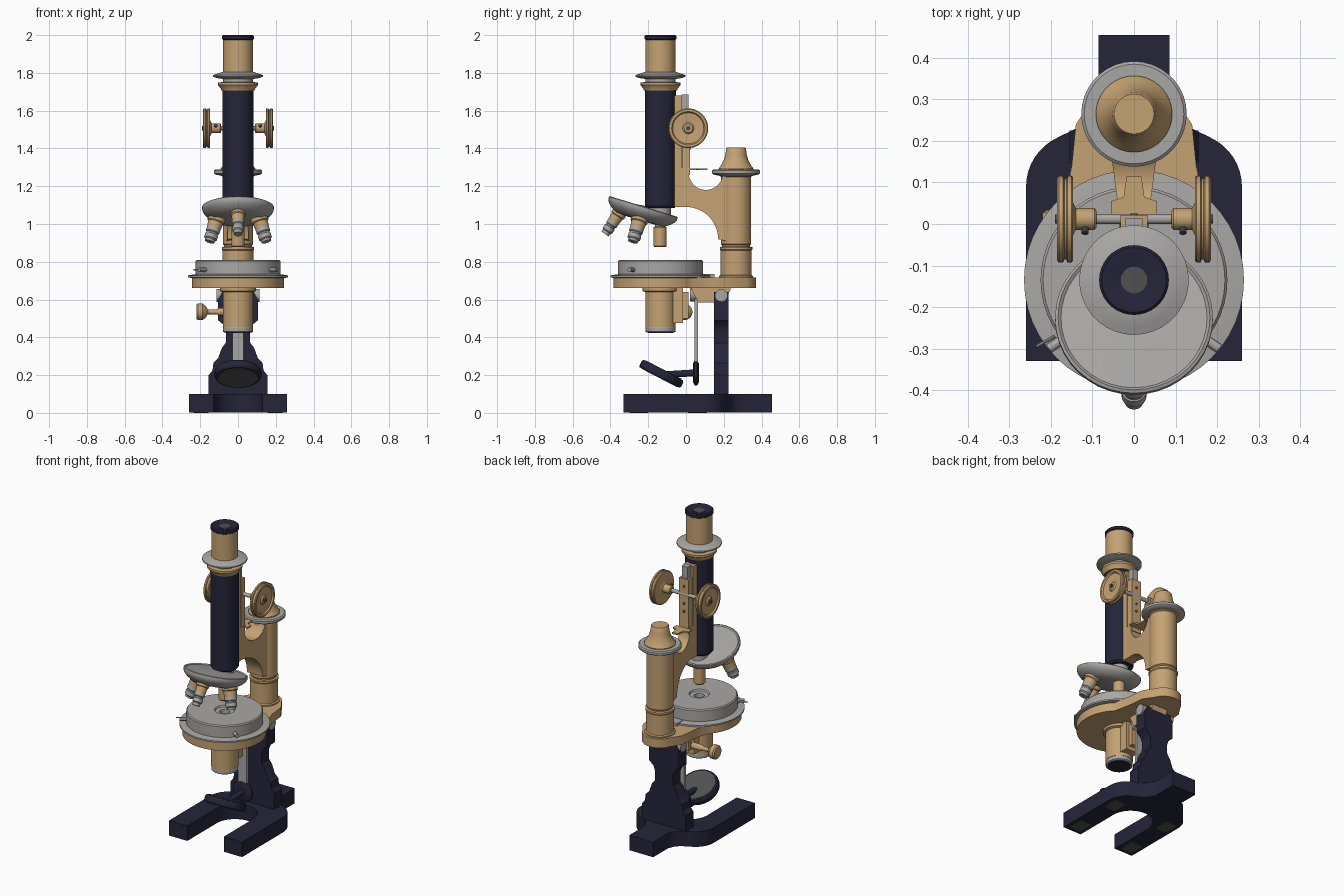
import bpy, bmesh
from math import sin, cos, pi, radians
from mathutils import Vector, Matrix

def material(name, rgb):
    m = bpy.data.materials.new(name)
    m.diffuse_color = (*rgb, 1)
    return m

NAVY = material("navy_enamel", (0.018, 0.018, 0.042))
BRASS = material("brass", (0.56, 0.36, 0.17))
STEEL = material("steel", (0.40, 0.39, 0.375))
GLASS = material("dark_grey", (0.08, 0.08, 0.08))

def finish(name, bm, mat):
    bmesh.ops.recalc_face_normals(bm, faces=bm.faces)
    me = bpy.data.meshes.new(name)
    bm.to_mesh(me)
    bm.free()
    me.materials.append(mat)
    ob = bpy.data.objects.new(name, me)
    bpy.context.collection.objects.link(ob)
    return ob

def lathe(name, profile, mat, loc=(0, 0, 0), axis=(0, 0, 1), seg=36):
    """Revolve (radius, height) points about an axis; open ends are capped."""
    bm = bmesh.new()
    rings = []
    for r, h in profile:
        if r < 1e-6:
            rings.append([bm.verts.new((0, 0, h))])
        else:
            rings.append([bm.verts.new((r * cos(2 * pi * i / seg), r * sin(2 * pi * i / seg), h))
                          for i in range(seg)])
    for a, b in zip(rings, rings[1:]):
        for i in range(seg):
            j = (i + 1) % seg
            q = [a[i % len(a)], a[j % len(a)], b[j % len(b)], b[i % len(b)]]
            bm.faces.new(list(dict.fromkeys(q)))
    for ring in (rings[0], rings[-1]):
        if len(ring) > 1:
            bm.faces.new(ring)
    rot = Vector(axis).to_track_quat('Z', 'Y').to_matrix().to_4x4()
    bm.transform(Matrix.Translation(loc) @ rot)
    return finish(name, bm, mat)

def rod(name, r, a, b, mat, seg=20):
    d = Vector(b) - Vector(a)
    return lathe(name, [(r, 0), (r, d.length)], mat, a, d, seg)

def prism(name, outline, along, lo, hi, mat):
    """Extrude a 2D outline along x (y,z points), y (x,z points) or z (x,y points)."""
    place = {'x': lambda p, t: (t, p[0], p[1]), 'y': lambda p, t: (p[0], t, p[1]),
             'z': lambda p, t: (p[0], p[1], t)}[along]
    bm = bmesh.new()
    a = [bm.verts.new(place(p, lo)) for p in outline]
    b = [bm.verts.new(place(p, hi)) for p in outline]
    bm.faces.new(a)
    bm.faces.new(b)
    n = len(a)
    for i in range(n):
        bm.faces.new((a[i], a[(i + 1) % n], b[(i + 1) % n], b[i]))
    return finish(name, bm, mat)

def box(name, x, y, z, mat):
    return prism(name, [(x[0], y[0]), (x[1], y[0]), (x[1], y[1]), (x[0], y[1])], 'z', z[0], z[1], mat)

def arc(cx, cy, r, a0, a1, n=14):
    return [(cx + r * cos(radians(a0 + (a1 - a0) * i / n)),
             cy + r * sin(radians(a0 + (a1 - a0) * i / n))) for i in range(n + 1)]

def mirrored(half):
    return half + [(-x, y) for x, y in reversed(half)]

TY = -0.135   # optical axis
CY = 0.265    # rear column axis

# Horseshoe foot with pads
foot = arc(0, -0.03, 0.13, 90, 0)[1:] + [(0.13, -0.33), (0.26, -0.33)]
foot += arc(0.13, 0.09, 0.13, 0, 65, 8) + [(0.13, 0.235), (0.105, 0.26), (0.085, 0.3), (0.085, 0.455)]
prism("horseshoe_foot", mirrored(foot), 'z', 0.003, 0.1, NAVY)
for s in (-1, 1):
    for y in (-0.25, 0.06):
        box("foot_pad", sorted((s * 0.155, s * 0.235)), (y - 0.05, y + 0.05), (0, 0.006), GLASS)

# Pillar with spreading base and shouldered head
pillar = [(0.155, 0.09), (0.155, 0.2), (0.135, 0.225), (0.13, 0.265), (0.105, 0.29), (0.085, 0.345),
          (0.065, 0.37), (0.062, 0.43), (0.075, 0.465), (0.105, 0.49), (0.105, 0.6), (0.085, 0.64)]
prism("pillar", mirrored(pillar), 'y', 0.147, 0.225, NAVY)
rod("tilt_pivot", 0.034, (-0.115, 0.187, 0.622), (0.115, 0.187, 0.622), STEEL)
prism("tilt_block", [(0.03, 0.665), (0.03, 0.65), (0.065, 0.585), (0.2, 0.585), (0.235, 0.65), (0.235, 0.665)],
      'x', -0.055, 0.055, BRASS)

# Stage support plate: disc joined to the column seat
plate = arc(0, TY - 0.005, 0.245, -90, 45, 20)[1:] + [(0.15, 0.14), (0.14, 0.24)] + arc(0, CY, 0.105, 20, 85, 6)
prism("stage_plate", mirrored(plate), 'z', 0.66, 0.718, BRASS)

# Round rotating stage with recessed centre
lathe("stage_flange", [(0.25, 0.714), (0.265, 0.718), (0.265, 0.728), (0.225, 0.734)], STEEL, (0, TY, 0), seg=48)
lathe("stage_disc", [(0.225, 0.73), (0.225, 0.803), (0.219, 0.81), (0.06, 0.81), (0.055, 0.8), (0.03, 0.798),
                     (0.028, 0.76), (0, 0.76)], STEEL, (0, TY, 0), seg=48)
box("stage_stop", (-0.04, 0.04), (0.07, 0.15), (0.715, 0.735), STEEL)
for s in (-1, 1):
    rod("stage_screw", 0.012, (s * 0.16, -0.27, 0.757), (s * 0.205, -0.3, 0.757), STEEL, 12)
rod("stage_screw_pin", 0.004, (-0.19, -0.27, 0.757), (-0.235, -0.295, 0.757), STEEL, 8)

# Condenser below the stage
lathe("condenser", [(0.095, 0.665), (0.095, 0.645), (0.08, 0.64), (0.08, 0.452)], BRASS, (0, TY, 0))
lathe("condenser_rim", [(0.076, 0.455), (0.079, 0.45), (0.079, 0.43), (0.072, 0.425), (0.066, 0.425)],
      STEEL, (0, TY, 0))
lathe("condenser_lens", [(0.066, 0.43), (0.066, 0.422)], NAVY, (0, TY, 0))
box("condenser_bracket", (-0.045, 0.045), (-0.075, -0.015), (0.475, 0.66), BRASS)
box("condenser_slide", (-0.025, 0.025), (-0.02, 0.012), (0.5, 0.64), BRASS)
lathe("condenser_knob", [(0.02, 0), (0.02, 0.06), (0.013, 0.075), (0.013, 0.12), (0.03, 0.13), (0.044, 0.148),
                         (0.044, 0.172), (0.036, 0.18), (0, 0.18)], BRASS, (-0.04, -0.01, 0.535), (-1, 0, 0), 28)

# Mirror hanger, arm and tilted double mirror
box("mirror_bar", (-0.03, 0.03), (0.045, 0.063), (0.2, 0.665), STEEL)
lathe("mirror_bar_head", [(0.04, 0), (0.04, 0.05)], STEEL, (0, 0.02, 0.63), (0, 1, 0), 24)
lathe("mirror_hanger", [(0.05, 0), (0.068, 0.008), (0.068, 0.02), (0.05, 0.03)], NAVY, (0, 0.038, 0.212), (0, 1, 0))
rod("mirror_arm", 0.018, (0, 0.045, 0.212), (0, -0.1, 0.203), NAVY, 16)
MN = Vector((0, 0.46, 0.89)).normalized()
MC = Vector((0, -0.13, 0.207))
lathe("mirror_frame", [(0.11, -0.022), (0.118, -0.022), (0.124, -0.012), (0.124, 0.012), (0.118, 0.022),
                       (0.11, 0.022)], NAVY, MC, MN)
for s in (-1, 1):
    lathe("mirror_glass", [(0.106, 0.018), (0.106, 0.025)], GLASS, MC, MN * s)

# Rear column, flange and cap
lathe("column", [(0.09, 0.71), (0.09, 0.725), (0.082, 0.73), (0.082, 0.86), (0.086, 0.865), (0.086, 0.877),
                 (0.075, 0.88), (0.075, 0.888), (0.08, 0.893), (0.08, 1.25), (0.09, 1.255), (0.09, 1.27)],
      BRASS, (0, CY, 0))
lathe("column_flange", [(0.1, 1.258), (0.12, 1.262), (0.127, 1.268), (0.127, 1.282), (0.12, 1.288), (0.09, 1.288)],
      STEEL, (0, CY, 0))
lathe("column_cap", [(0.092, 1.28), (0.092, 1.293), (0.08, 1.31), (0.066, 1.335), (0.057, 1.365), (0.052, 1.4),
                     (0.048, 1.406), (0, 1.406)], BRASS, (0, CY, 0))

# Curved arm, narrowing toward the tube
arm = [(-0.03, 1.09)] + arc(0, 0.92, 0.17, 90, 0) + [(0.26, 0.9), (0.26, 1.255), (0.195, 1.255)]
arm += arc(0.105, 1.27, 0.09, -10, -170) + [(0.015, 1.3), (-0.03, 1.3)]
limb = prism("curved_arm", arm, 'x', -1, 1, BRASS)
for v in limb.data.vertices:
    v.co.x *= 0.033 + 0.13 * max(0, v.co.y)

# Focus slide, rack and screws
box("tube_slide", (-0.035, 0.035), (-0.075, -0.022), (1.09, 1.68), BRASS)
box("rack_bar", (-0.02, 0.02), (-0.025, 0.014), (1.29, 1.685), STEEL)
box("pinion_block", (-0.033, 0.033), (-0.018, 0.022), (1.26, 1.61), BRASS)
for z in (1.4, 1.45, 1.56):
    rod("block_screw", 0.009, (0, 0.02, z), (0, 0.025, z), GLASS, 12)
prism("stop_plate", mirrored([(0.055, 0.02), (0.055, 0.055), (0.025, 0.065), (0.018, 0.115)]),
      'z', 1.285, 1.295, BRASS)

# Coarse focus axle and paired wheels
rod("focus_axle", 0.012, (-0.15, 0.012, 1.507), (0.15, 0.012, 1.507), STEEL)
for s in (-1, 1):
    lathe("focus_wheel", [(0.02, 0.09), (0.026, 0.095), (0.026, 0.14), (0.04, 0.147), (0.1, 0.147), (0.105, 0.151),
                          (0.105, 0.16), (0.098, 0.163), (0.098, 0.168), (0.105, 0.171), (0.105, 0.181),
                          (0.1, 0.185), (0.088, 0.185), (0.082, 0.176), (0.03, 0.172), (0.022, 0.18), (0, 0.18)],
          BRASS, (0, 0.012, 1.507), (s, 0, 0), 40)
    rod("wheel_screw", 0.011, (s * 0.17, 0.012, 1.507), (s * 0.19, 0.012, 1.507), GLASS, 12)
    rod("hub_screw", 0.009, (s * 0.118, 0.012, 1.507), (s * 0.118, -0.022, 1.525), GLASS, 10)

# Body tube, draw tube and eyepiece
lathe("body_tube", [(0.075, 1.085), (0.083, 1.095), (0.083, 1.712)], NAVY, (0, TY, 0))
lathe("tube_collar", [(0.088, 1.708), (0.09, 1.715), (0.105, 1.735), (0.105, 1.748), (0.08, 1.752)],
      BRASS, (0, TY, 0))
lathe("draw_tube_flange", [(0.08, 1.748), (0.08, 1.768), (0.11, 1.772), (0.132, 1.78), (0.132, 1.788),
                           (0.11, 1.796), (0.082, 1.805)], STEEL, (0, TY, 0))
lathe("draw_tube", [(0.079, 1.8), (0.079, 1.98)], BRASS, (0, TY, 0))
lathe("eyepiece_cap", [(0.079, 1.975), (0.084, 1.979), (0.084, 1.994), (0.078, 2.0), (0.062, 2.0), (0.035, 1.99),
                       (0, 1.988)], NAVY, (0, TY, 0))
lathe("eyepiece_lens", [(0.032, 1.985), (0.032, 1.992)], GLASS, (0, TY, 0))

# Tilted revolving nosepiece
lathe("nosepiece_neck", [(0.055, 1.02), (0.055, 1.09)], STEEL, (0, TY, 0))
N = Vector((0, 0.292, 0.956)).normalized()
F = Vector((0, -N.z, N.y))
X = Vector((1, 0, 0))
NC = Vector((0, -0.232, 1.068))
lathe("nosepiece", [(0.06, -0.05), (0.135, -0.045), (0.165, -0.025), (0.182, -0.008), (0.19, 0.008), (0.19, 0.022),
                    (0.183, 0.026), (0.176, 0.02), (0.09, 0.022), (0, 0.03)], STEEL, NC, N, 40)

# Four objectives; the rear one hangs in the optical axis
tilt = radians(17)
for name, side, length in (("rear", -F, 0.125), ("front", F, 0.145), ("right", X, 0.14), ("left", -X, 0.14)):
    start = NC + side * 0.11 - N * 0.035
    d = side * sin(tilt) - N * cos(tilt)
    if name == "rear":
        lathe("rear_objective", [(0.028, -0.02), (0.028, 0.015), (0.035, 0.02), (0.035, 0.118), (0.03, length),
                                 (0.012, length)], BRASS, start, d, 28)
        continue
    k = 0.85 if name == "front" else 1.0
    lathe(name + "_objective", [(0.046 * k, -0.02), (0.046 * k, 0.025), (0.04 * k, 0.03), (0.036 * k, 0.075)],
          BRASS, start, d, 28)
    lathe(name + "_objective_tip", [(0.037 * k, 0.065), (0.037 * k, 0.085), (0.031 * k, 0.09), (0.031 * k, 0.097),
                                    (0.035 * k, 0.1), (0.035 * k, 0.122), (0.028 * k, 0.128),
                                    (0.026 * k, length), (0.01, length)], STEEL, start, d, 28)

# Smooth round surfaces, keep edges sharp
for ob in bpy.data.objects:
    ob.select_set(True)
    bpy.context.view_layer.objects.active = ob
bpy.ops.object.shade_smooth_by_angle(angle=radians(30))
